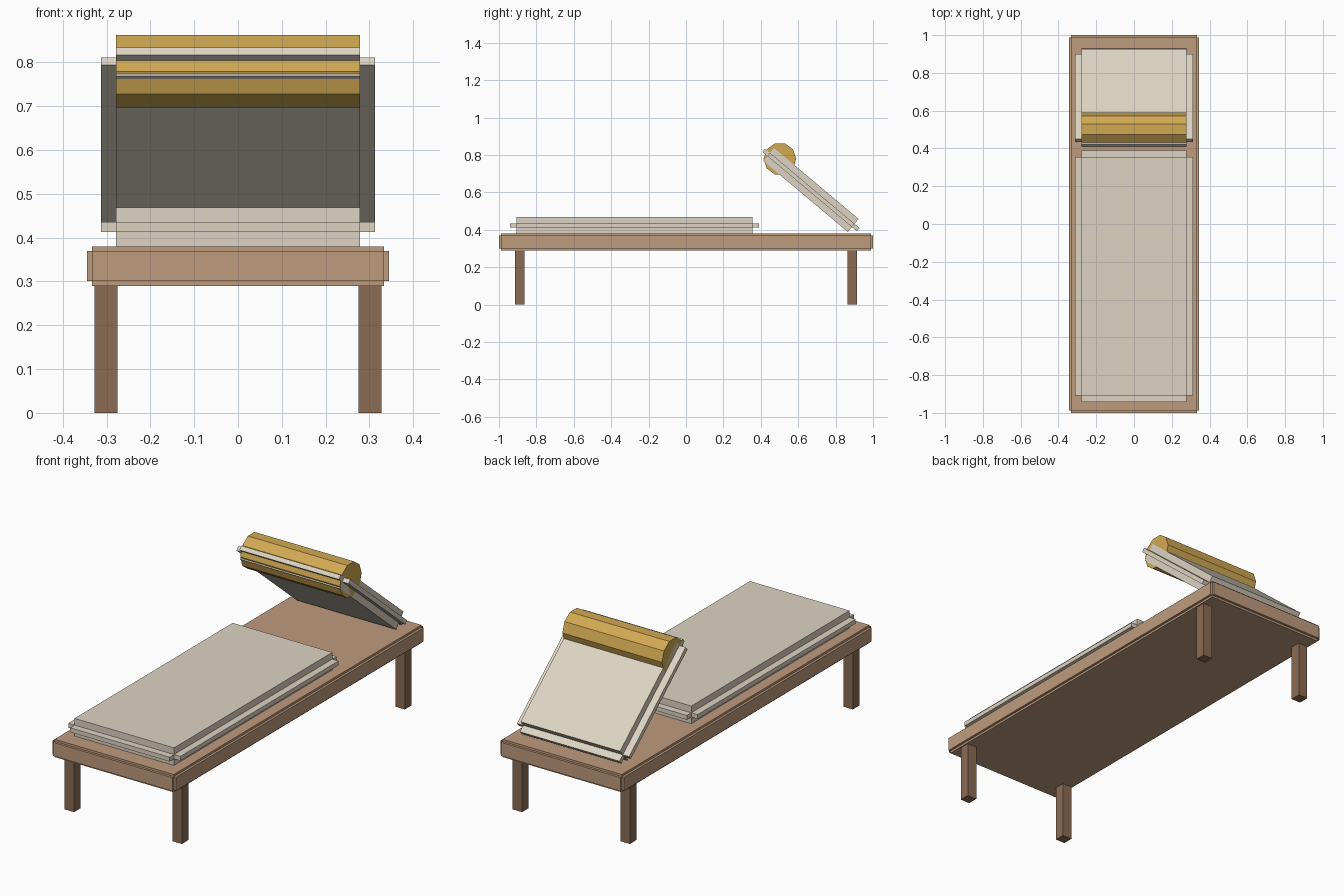
import bpy, bmesh, math
from mathutils import Matrix, Vector

if "Cube" in bpy.data.objects:
    bpy.data.objects.remove(bpy.data.objects["Cube"])


def lin(c):
    c /= 255
    return c / 12.92 if c <= 0.04045 else ((c + 0.055) / 1.055) ** 2.4


def material(name, r, g, b):
    m = bpy.data.materials.new(name)
    m.diffuse_color = (lin(r), lin(g), lin(b), 1)
    m.use_nodes = True
    m.node_tree.nodes["Principled BSDF"].inputs["Base Color"].default_value = m.diffuse_color
    return m


LINEN = material("cream linen", 221, 212, 195)
WOOD = material("light wood", 191, 155, 125)
DARK = material("dark wood", 138, 108, 84)
GOLD = material("gold fabric", 209, 169, 82)


def finish(name, bm, mat, matrix=Matrix()):
    bm.transform(matrix)
    bmesh.ops.recalc_face_normals(bm, faces=bm.faces)
    me = bpy.data.meshes.new(name)
    bm.to_mesh(me)
    bm.free()
    me.materials.append(mat)
    ob = bpy.data.objects.new(name, me)
    bpy.context.collection.objects.link(ob)
    return ob


def add_box(bm, size):
    bmesh.ops.create_cube(bm, size=1, matrix=Matrix.Diagonal((*size, 1)))


def stepped_slab(name, mat, core, out, band, matrix):
    """Core box with a thinner band standing out on all four sides."""
    w, l, h = core
    bm = bmesh.new()
    add_box(bm, (w, l, h))
    add_box(bm, (w + 2 * out, l, band))
    add_box(bm, (w, l + 2 * out, band))
    return finish(name, bm, mat, matrix)


# Wooden bed platform
stepped_slab("platform", WOOD, (0.666, 1.976, 0.09), 0.012, 0.068,
             Matrix.Translation((0, 0, 0.335)))

# Four square legs
for sx, side in ((-1, "left"), (1, "right")):
    for sy, end in ((-1, "front"), (1, "back")):
        bm = bmesh.new()
        add_box(bm, (0.053, 0.053, 0.29))
        finish(f"{end}_{side}_leg", bm, DARK,
               Matrix.Translation((sx * 0.301, sy * 0.889, 0.145)))

# Flat mattress
stepped_slab("mattress", LINEN, (0.556, 1.262, 0.09), 0.035, 0.022,
             Matrix.Translation((0, -0.276, 0.424)))

# Tilted backrest cushion
stepped_slab("backrest", LINEN, (0.556, 0.59, 0.09), 0.035, 0.022,
             Matrix.Translation((0, 0.668, 0.613))
             @ Matrix.Rotation(math.radians(-40), 4, 'X'))

# Ten-sided bolster pillow
bm = bmesh.new()
bmesh.ops.create_cone(bm, cap_ends=True, segments=10, radius1=0.087,
                      radius2=0.087, depth=0.556,
                      matrix=Matrix.Rotation(math.radians(90), 4, 'Z'))
# pin a vertex to the +y direction once the axis lies along x
for v in bm.verts:
    v.co = Matrix.Rotation(math.radians(-90), 3, 'Z') @ v.co
for v in bm.verts:
    a = round(math.atan2(v.co.y, v.co.x) / (math.pi / 5)) * math.pi / 5
    v.co = Vector((v.co.z, 0.087 * math.cos(a), 0.087 * math.sin(a)))
finish("bolster", bm, GOLD, Matrix.Translation((0, 0.502, 0.779)))
